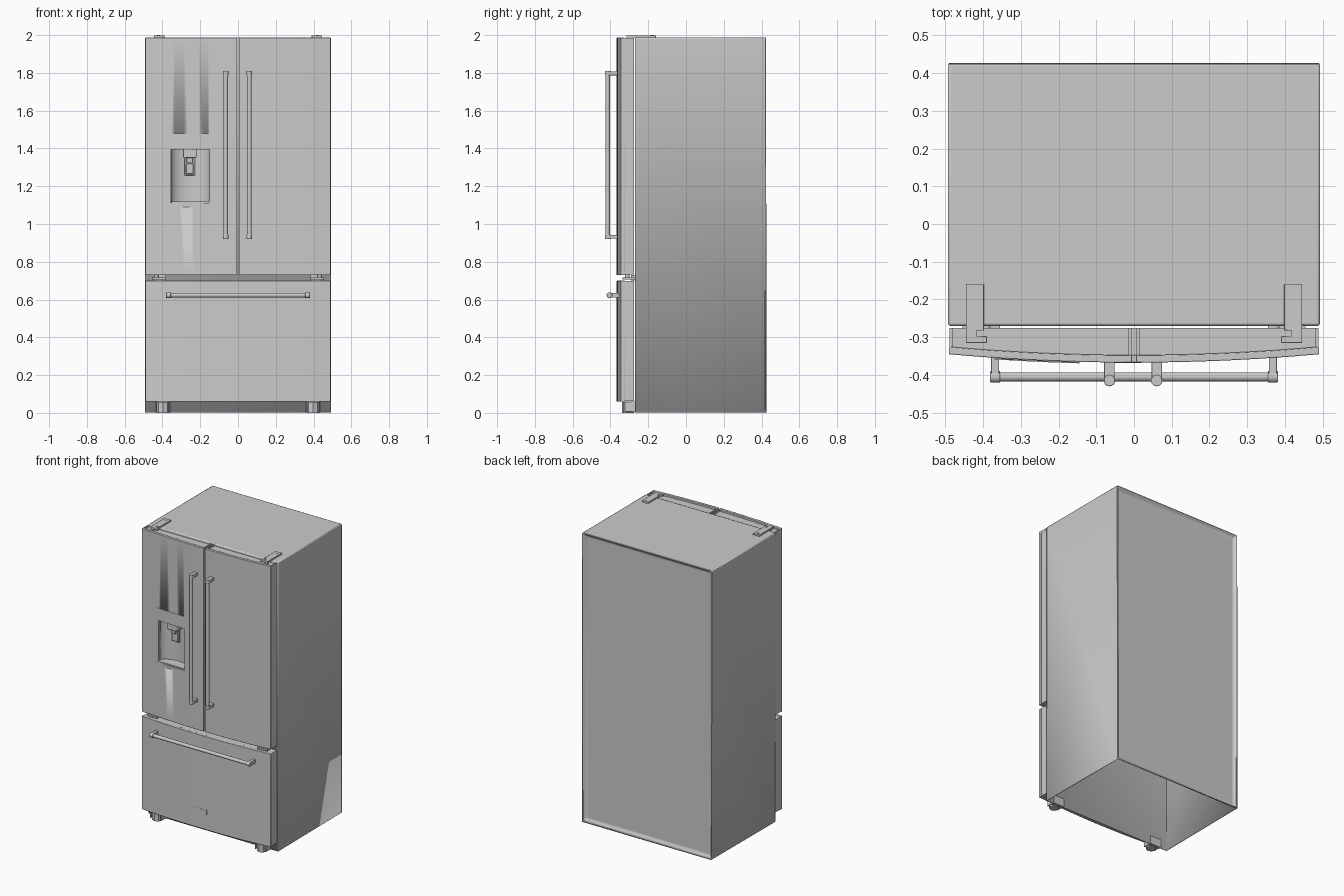
import bpy, bmesh, math
from mathutils import Vector

if "Cube" in bpy.data.objects:
    bpy.data.objects.remove(bpy.data.objects["Cube"])


def finish(name, bm, bevel=0.0, angle=30):
    bmesh.ops.recalc_face_normals(bm, faces=bm.faces)
    me = bpy.data.meshes.new(name)
    bm.to_mesh(me)
    bm.free()
    ob = bpy.data.objects.new(name, me)
    bpy.context.collection.objects.link(ob)
    bpy.context.view_layer.objects.active = ob
    if bevel:
        m = ob.modifiers.new("bevel", 'BEVEL')
        m.width, m.segments, m.limit_method = bevel, 2, 'ANGLE'
        m.angle_limit = math.radians(40)
    bpy.ops.object.select_all(action='DESELECT')
    ob.select_set(True)
    bpy.ops.object.shade_smooth_by_angle(angle=math.radians(angle))
    return ob


def prism(name, pts, z0, z1, bevel=0.0):
    """Extrude an xy outline from z0 to z1."""
    bm = bmesh.new()
    f = bm.faces.new([bm.verts.new((x, y, z0)) for x, y in pts])
    top = bmesh.ops.extrude_face_region(bm, geom=[f])['geom']
    bmesh.ops.translate(bm, vec=(0, 0, z1 - z0),
                        verts=[v for v in top if isinstance(v, bmesh.types.BMVert)])
    return finish(name, bm, bevel)


def box(name, x0, x1, y0, y1, z0, z1, bevel=0.0):
    return prism(name, [(x0, y0), (x1, y0), (x1, y1), (x0, y1)], z0, z1, bevel)


def rod(name, p, q, r, sides=24, bevel=0.0):
    p, q = Vector(p), Vector(q)
    bm = bmesh.new()
    bmesh.ops.create_cone(bm, cap_ends=True, segments=sides, radius1=r, radius2=r, depth=(q - p).length)
    bmesh.ops.transform(bm, verts=bm.verts,
                        matrix=(q - p).to_track_quat('Z', 'Y').to_matrix().to_4x4())
    bmesh.ops.translate(bm, vec=(p + q) / 2, verts=bm.verts)
    return finish(name, bm, bevel)


def front_y(x):
    """Gently bowed front of the doors."""
    return -0.367 + 0.022 * (x / 0.49) ** 2


def bowed(name, x0, x1, z0, z1, front=0.0, thick=None, back=-0.275, bevel=0.0):
    """Slab with bowed front; its back is flat, or bowed when thick is given."""
    n = max(2, round((x1 - x0) * 40))
    xs = [x0 + (x1 - x0) * i / n for i in range(n + 1)]
    pts = [(x, front_y(x) + front) for x in xs]
    pts += [(x1, back), (x0, back)] if thick is None else \
           [(x, front_y(x) + front + thick) for x in reversed(xs)]
    return prism(name, pts, z0, z1, bevel)


# Cabinet shell: open underneath, recessed panel at the back
bm = bmesh.new()
bmesh.ops.create_cube(bm, size=1)
for v in bm.verts:
    v.co = (v.co.x * 0.986, 0.0785 + v.co.y * 0.697, 0.995 + (v.co.z) * 1.984)
bm.normal_update()
rear = [f for f in bm.faces if f.normal.y > 0.9]
bmesh.ops.inset_region(bm, faces=rear, thickness=0.032)
bmesh.ops.translate(bm, vec=(0, -0.02, 0), verts=rear[0].verts[:])
bm.normal_update()
bmesh.ops.delete(bm, geom=[f for f in bm.faces if f.normal.z < -0.9 and f.calc_center_median().z < 0.01],
                 context='FACES_ONLY')
cabinet = finish("cabinet", bm, 0.007)
s = cabinet.modifiers.new("walls", 'SOLIDIFY')
s.thickness, s.offset = 0.006, -1

# Doors and freezer drawer: core plus bowed skin
doors = {}
for side, x0, x1 in (("left", -0.49, -0.005), ("right", 0.005, 0.49)):
    doors[side] = [
        bowed(side + "_door_core", x0 + 0.002, x1 - 0.002, 0.732, 1.974, front=0.018),
        bowed(side + "_door_skin", x0, x1, 0.73, 1.987, thick=0.02, bevel=0.002)]
    # raised rim at the ends of the door top
    for x in (x0 + 0.001, x1 - 0.009):
        box(side + "_door_top_rim", x, x + 0.008, front_y(x) + 0.015, -0.276, 1.97, 1.985)
bowed("drawer_core", -0.488, 0.488, 0.062, 0.698, front=0.018)
bowed("drawer_skin", -0.49, 0.49, 0.06, 0.70, thick=0.02, bevel=0.002)
bowed("drawer_plate", -0.058, 0.02, 0.165, 0.195, front=-0.001, thick=0.003)

# Dispenser niche with a concave back
def niche(x0, x1, y_side, y_back, y_front):
    cx, hw = (x0 + x1) / 2, (x1 - x0) / 2
    arc = [(cx + hw * math.cos(math.pi * i / 20),
            y_side + (y_back - y_side) * math.sin(math.pi * i / 20)) for i in range(21)]
    return [(x0, y_front), (x1, y_front)] + arc

cutter = prism("niche_cutter", niche(-0.355, -0.150, -0.345, -0.285, -0.40), 1.11, 1.395)
for ob in doors["left"]:
    m = ob.modifiers.new("niche", 'BOOLEAN')
    m.operation, m.solver, m.object = 'DIFFERENCE', 'EXACT', cutter
    bpy.context.view_layer.objects.active = ob
    while ob.modifiers:
        bpy.ops.object.modifier_apply(modifier=ob.modifiers[0].name)
bpy.data.objects.remove(cutter)

# Dispenser trim, tray, spout and paddle
bowed("dispenser_controls", -0.37, -0.145, 1.395, 1.48, front=-0.002, thick=0.008)
bowed("dispenser_trim_bottom", -0.37, -0.145, 1.09, 1.11, front=-0.004, thick=0.010)
bowed("dispenser_trim_left", -0.37, -0.355, 1.11, 1.395, front=-0.002, thick=0.008)
bowed("dispenser_trim_right", -0.150, -0.145, 1.11, 1.395, front=-0.002, thick=0.008)
prism("dispenser_tray", niche(-0.353, -0.152, -0.346, -0.288, -0.360), 1.108, 1.118)
box("dispenser_spout", -0.290, -0.220, -0.352, -0.295, 1.350, 1.397, 0.004)
box("dispenser_nozzle", -0.272, -0.238, -0.340, -0.310, 1.325, 1.352, 0.003)
box("dispenser_paddle", -0.283, -0.227, -0.312, -0.300, 1.258, 1.352, 0.003)
box("dispenser_paddle_pad", -0.274, -0.236, -0.317, -0.311, 1.266, 1.32, 0.002)

# Upright door handles
for name, x in (("left_handle", -0.065), ("right_handle", 0.06)):
    rod(name + "_bar", (x, -0.415, 0.93), (x, -0.415, 1.80), 0.012)
    for z in (0.92, 1.785):
        rod(name + "_cap", (x, -0.415, z), (x, -0.415, z + 0.025), 0.015, bevel=0.002)
        box(name + "_post", x - 0.014, x + 0.014, -0.415, -0.360, z + 0.002, z + 0.023, 0.002)

# Drawer handle
rod("drawer_handle_bar", (-0.37, -0.405, 0.623), (0.37, -0.405, 0.623), 0.012)
for s in (-1, 1):
    rod("drawer_handle_cap", (s * 0.355, -0.405, 0.623), (s * 0.381, -0.405, 0.623), 0.0155, bevel=0.002)
    xs = sorted((s * 0.357, s * 0.379))
    box("drawer_handle_post", *xs, -0.405, -0.350, 0.610, 0.636, 0.002)

# Hinges and front feet, mirrored left and right
for s in (-1, 1):
    def span(a, b):
        return sorted((s * a, s * b))
    # top hinge strap with a hooked front end
    prism("top_hinge", [(s * x, y) for x, y in
          ((0.445, -0.16), (0.398, -0.16), (0.398, -0.282), (0.417, -0.282),
           (0.417, -0.297), (0.390, -0.297), (0.390, -0.315), (0.445, -0.315))], 1.985, 1.998, 0.001)
    rod("top_hinge_screw", (s * 0.422, -0.18, 1.99), (s * 0.422, -0.18, 2.0), 0.008)
    rod("top_hinge_pin", (s * 0.432, -0.304, 1.965), (s * 0.432, -0.304, 1.99), 0.009)
    # hinge between door and drawer
    box("middle_hinge", *span(0.38, 0.455), -0.335, -0.265, 0.705, 0.718, 0.002)
    rod("middle_hinge_pin", (s * 0.432, -0.31, 0.71), (s * 0.432, -0.31, 0.735), 0.012)
    box("middle_hinge_bracket", *span(0.385, 0.445), -0.29, -0.265, 0.70, 0.73)
    # levelling foot in its bracket
    box("foot_bracket", *span(0.355, 0.440), -0.285, -0.260, 0.004, 0.06)
    for a in (0.355, 0.432):
        box("foot_cheek", *span(a, a + 0.008), -0.325, -0.27, 0.006, 0.06, 0.002)
    rod("foot", (s * 0.3975, -0.307, 0.0), (s * 0.3975, -0.307, 0.058), 0.033, sides=8)
